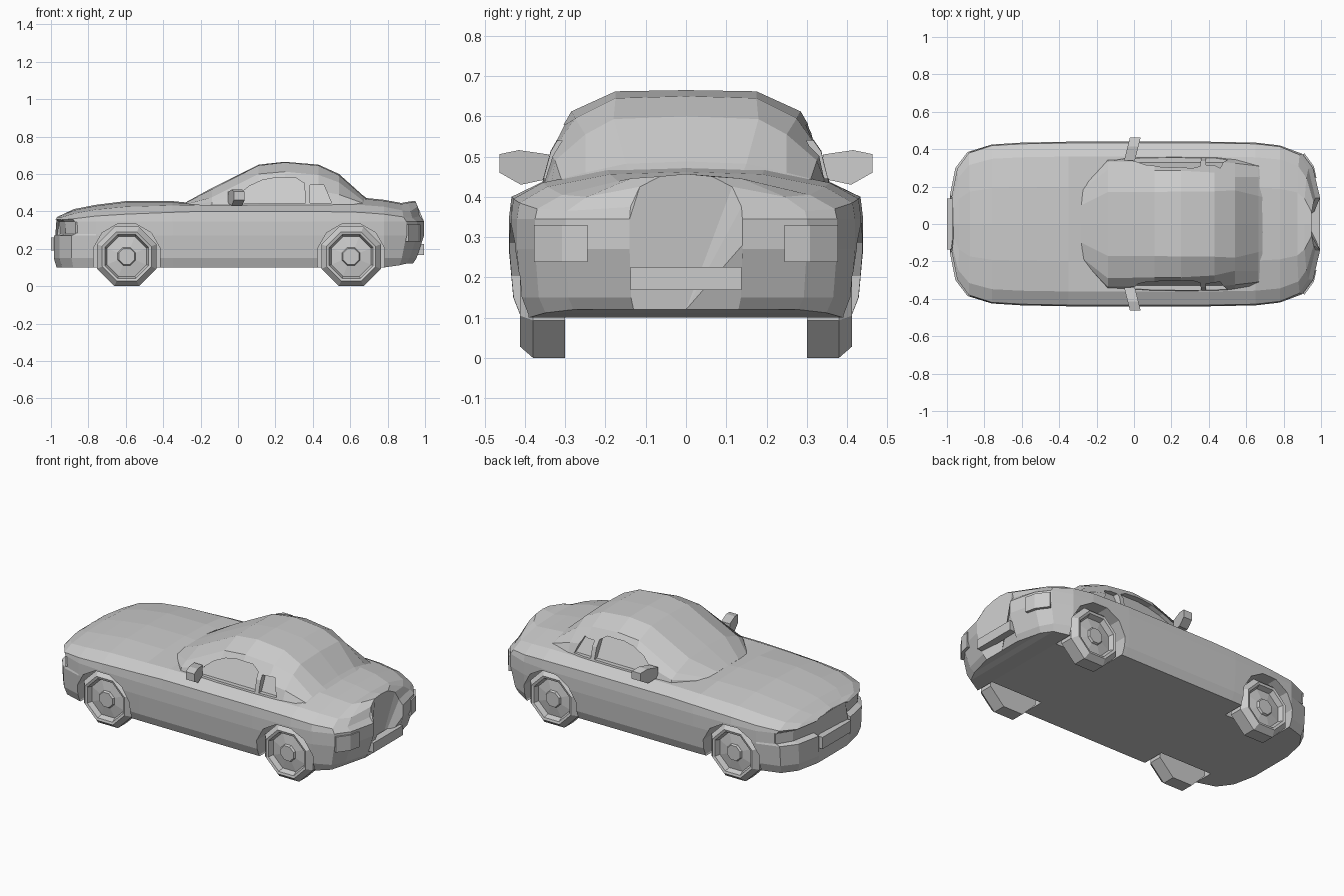
import bpy, bmesh, math

if "Cube" in bpy.data.objects:
    bpy.data.objects.remove(bpy.data.objects["Cube"])


def make(name, verts, faces):
    me = bpy.data.meshes.new(name)
    bm = bmesh.new()
    vs = [bm.verts.new(v) for v in verts]
    for f in faces:
        bm.faces.new([vs[i] for i in f])
    bmesh.ops.recalc_face_normals(bm, faces=bm.faces)
    bm.to_mesh(me)
    bm.free()
    ob = bpy.data.objects.new(name, me)
    bpy.context.collection.objects.link(ob)
    return ob


def skin(name, rings):
    """Closed solid through equal-length rings, with end caps."""
    n = len(rings[0])
    verts = [p for r in rings for p in r]
    faces = [(a * n + i, a * n + (i + 1) % n, (a + 1) * n + (i + 1) % n, (a + 1) * n + i)
             for a in range(len(rings) - 1) for i in range(n)]
    faces += [tuple(range(n)), tuple(range(len(verts) - n, len(verts)))]
    return make(name, verts, faces)


def mirror_ring(half):
    """Half section from bottom centre to top centre, reflected in y."""
    return half + [(x, -y, z) for x, y, z in half[-2:0:-1]]


def cut(ob, cutter):
    cutter.hide_render = True
    m = ob.modifiers.new("cut", 'BOOLEAN')
    m.operation, m.solver, m.object = 'DIFFERENCE', 'EXACT', cutter
    bpy.context.view_layer.objects.active = ob
    bpy.ops.object.modifier_apply(modifier=m.name)
    bpy.data.objects.remove(cutter)


def box(name, x0, x1, w, z0, z1):
    return skin(name, [[(x0, -w, z), (x0, w, z), (x1, w, z), (x1, -w, z)] for z in (z0, z1)])


# Body: x, half width, shoulder z, deck edge z, deck z, weight of end shaping
stations = [
    (-.985, .15, .358, .366, .372, 1), (-.955, .30, .355, .370, .385, 1),
    (-.89, .385, .36, .388, .412, .6), (-.76, .425, .375, .41, .435, 0),
    (-.60, .435, .385, .425, .455, 0), (-.35, .44, .395, .432, .455, 0),
    (-.20, .44, .40, .435, .44, 0), (.40, .44, .40, .435, .45, 0),
    (.65, .435, .395, .435, .475, 0), (.78, .42, .385, .425, .462, 0),
    (.90, .375, .37, .405, .445, .6), (.957, .30, .365, .40, .452, 1),
    (.995, .14, .375, .425, .457, 1)]
nose = [.015, 0, 0, .035, .03, .01, .015, .02]
tail = [-.06, -.04, 0, 0, 0, -.025, -.035, -.045]
rings = []
for x, w, zs, zi, zt, k in stations:
    d = [k * o for o in (nose if x < 0 else tail)]
    zb = .10 + (.02 * k if x > 0 else 0)
    levels = [(.93, zb), (.975, .15), (1, .27), (1, .28), (1, .345), (.985, zs), (.82, zi), (.45, zt - .006)]
    half = [(x + d[0], 0, zb)]
    half += [(x + o, w * f, z) for o, (f, z) in zip(d, levels)]
    half.append((x + d[-1], 0, zt))
    rings.append(mirror_ring(half))
body = skin("body", rings)

# Wheel arches
WHEELS = (-.595, .605)
for wx in WHEELS:
    for s in (-1, 1):
        arch = [[(wx + .185 * math.cos(a), s * y, .155 + .185 * math.sin(a))
                 for a in [(i + .5) * math.tau / 12 for i in range(12)]] for y in (.27, .55)]
        cut(body, skin("arch_cutter", arch))

# Cabin: x, top z, then (y, z) for roof edge, roof rail, waist
cabin_sections = [
    (-.28, .448, (.10, .446), (.18, .438), (.19, .43), .20),
    (-.14, .525, (.17, .518), (.29, .475), (.335, .45), .36),
    (.11, .650, (.17, .645), (.285, .60), (.335, .52), .365),
    (.25, .665, (.175, .662), (.285, .612), (.338, .52), .365),
    (.43, .650, (.175, .645), (.275, .595), (.335, .51), .365),
    (.54, .600, (.18, .593), (.25, .555), (.325, .49), .36),
    (.665, .488, (.15, .482), (.25, .46), (.31, .445), .34),
    (.74, .43, (.13, .43), (.20, .425), (.24, .42), .26)]
cabin = skin("cabin", [mirror_ring([(x, 0, .39), (x, wb, .40), (x, *c), (x, *b), (x, *a), (x, 0, zt)])
                       for x, zt, a, b, c, wb in cabin_sections])

# Recessed side windows following the inward lean of the cabin
door_glass = [(-.05, .445), (.06, .535), (.13, .567), (.20, .58), (.31, .578), (.355, .55), (.36, .445)]
quarter_glass = [(.385, .445), (.385, .54), (.46, .54), (.50, .445)]
for outline in (door_glass, quarter_glass):
    for s in (-1, 1):
        inner = [(x, s * (.328 - (z - .445) * .45), z) for x, z in outline]
        outer = [(x, s * .5, z) for x, z in outline]
        cut(cabin, skin("window_cutter", [inner, outer]))

# Lamps wrapped around the corners
head = [(-.937, .20), (-.922, .305), (-.868, .392), (-.83, .38), (-.88, .20)]
rear = [(.976, .245), (.962, .308), (.912, .377), (.88, .36), (.93, .245)]
for name, plan, z0, z1 in (("headlamp", head, .285, .342), ("tail_lamp", rear, .238, .33)):
    for s, side in ((-1, "near"), (1, "far")):
        skin(name + "_" + side, [[(x, s * y, z) for x, y in plan] for z in (z0, z1)])

# Plates and grille
box("front_plate", -1.0, -.96, .135, .19, .26)
box("rear_plate", .95, .995, .138, .168, .226)
box("grille", -.953, -.90, .12, .285, .335)

# Wheels: lathed profile of (radius, y)
tyre = [(.172, .30), (.172, .38), (.142, .412), (.127, .408), (.115, .378), (.052, .388), (.046, .40)]
for wx, end in zip(WHEELS, ("front", "rear")):
    for s, side in ((-1, "near"), (1, "far")):
        skin(f"{end}_wheel_{side}", [[(wx + r * math.cos(a), s * y, .159 + r * math.sin(a))
             for a in [(i + .5) * math.tau / 8 for i in range(8)]] for r, y in tyre])

# Door mirrors
shape = [(.34, .505), (.415, .516), (.463, .506), (.463, .46), (.41, .43), (.34, .445)]
for s, side in ((-1, "near"), (1, "far")):
    skin("door_mirror_" + side, [[(x + (y - .41) * .25, s * y, z) for y, z in shape] for x in (-.035, .022)])
